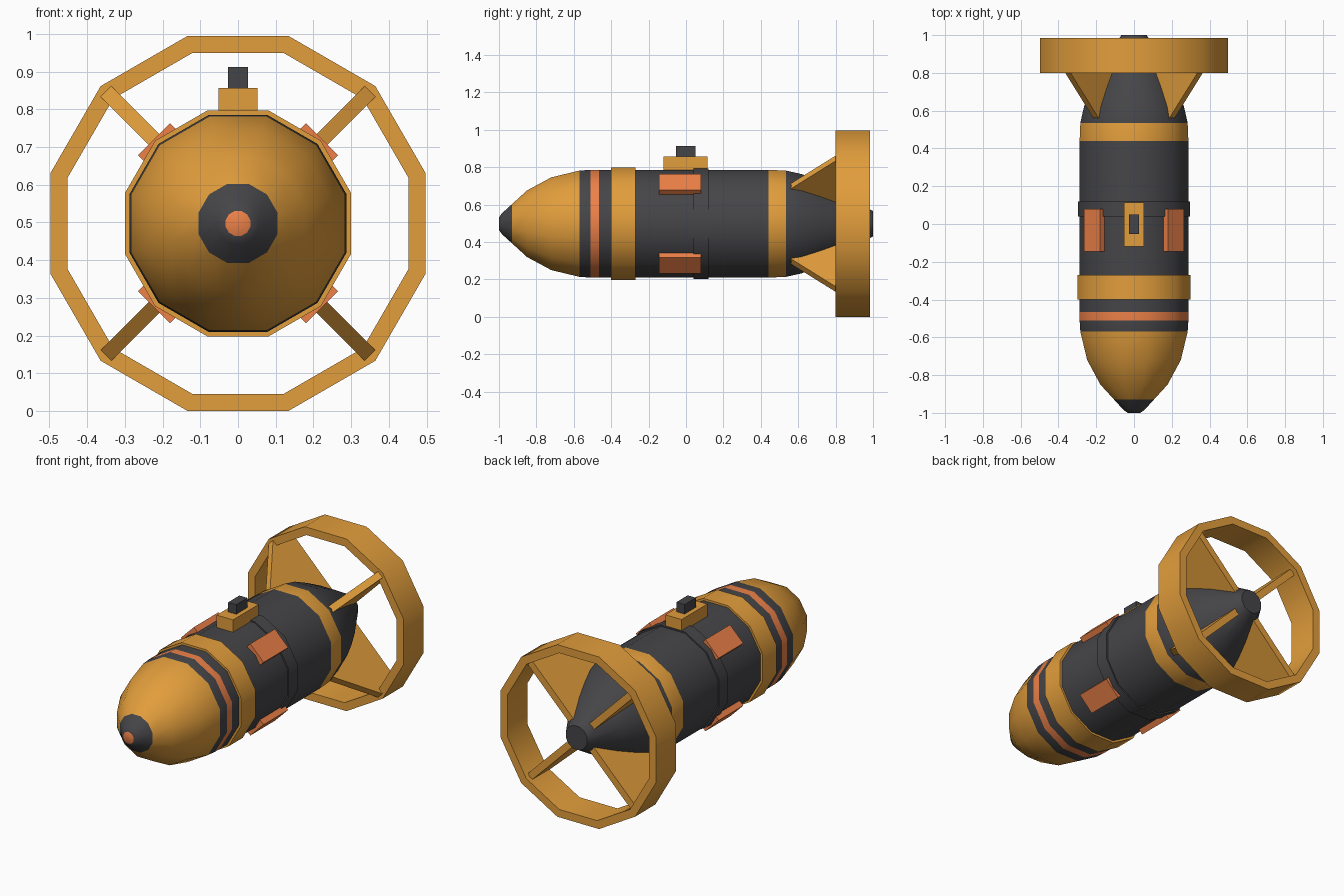
import bpy, bmesh, math
from mathutils import Matrix, Vector

if "Cube" in bpy.data.objects:
    bpy.data.objects.remove(bpy.data.objects["Cube"])

CZ = 0.4975            # height of the long axis
SIDES = 12
APO = math.cos(math.pi / SIDES)


def material(name, rgb):
    m = bpy.data.materials.new(name)
    m.diffuse_color = (*rgb, 1)
    m.use_nodes = True
    m.node_tree.nodes["Principled BSDF"].inputs["Base Color"].default_value = m.diffuse_color
    return m


GOLD = material("gold_paint", (0.76, 0.34, 0.045))
DARK = material("dark_metal", (0.06, 0.06, 0.066))
ORANGE = material("orange_paint", (0.85, 0.22, 0.065))
MATS = [GOLD, DARK, ORANGE]
G, D, O = range(3)


def finish(name, bm, mats, smooth=False):
    bmesh.ops.recalc_face_normals(bm, faces=bm.faces)
    me = bpy.data.meshes.new(name)
    bm.to_mesh(me)
    bm.free()
    for m in mats:
        me.materials.append(m)
    if smooth:
        me.shade_smooth()
        me.set_sharp_from_angle(angle=math.radians(40))
    ob = bpy.data.objects.new(name, me)
    bpy.context.collection.objects.link(ob)
    return ob


def lathe(name, profile, mats, closed=False, caps=(0, 0)):
    """Revolve (y, flat radius, material) points around the long axis."""
    bm = bmesh.new()
    rings = []
    for y, r, _ in profile:
        ring = []
        for k in range(SIDES):
            a = 2 * math.pi * (k + 0.5) / SIDES
            ring.append(bm.verts.new((r / APO * math.cos(a), y, CZ + r / APO * math.sin(a))))
        rings.append(ring)
    n = len(rings)
    for i in range(n if closed else n - 1):
        a, b = rings[i], rings[(i + 1) % n]
        for k in range(SIDES):
            j = (k + 1) % SIDES
            bm.faces.new((a[k], a[j], b[j], b[k])).material_index = profile[i][2]
    if not closed:
        bm.faces.new(rings[0]).material_index = caps[0]
        bm.faces.new(rings[-1]).material_index = caps[1]
    return finish(name, bm, mats, smooth=True)


def hoop(name, y0, y1, inner, outer, mat):
    pts = [(y0, inner, 0), (y0, outer, 0), (y1, outer, 0), (y1, inner, 0)]
    return lathe(name, pts, [mat], closed=True)


def box(name, lo, hi, mat, spin=None):
    """Box from corner to corner; with spin, it is rotated about the long axis."""
    lo, hi = Vector(lo), Vector(hi)
    bm = bmesh.new()
    bmesh.ops.create_cube(bm, size=1)
    bm.transform(Matrix.Translation((lo + hi) / 2) @ Matrix.Diagonal((*(hi - lo), 1)))
    if spin is not None:
        bm.transform(Matrix.Translation((0, 0, CZ)) @ Matrix.Rotation(spin, 4, 'Y'))
    return finish(name, bm, [mat])


def fin(name, outline, thick, mat, spin):
    """Flat plate from a (y, radius) outline."""
    bm = bmesh.new()
    f = bm.faces.new([bm.verts.new((-thick / 2, y, r)) for y, r in outline])
    ext = bmesh.ops.extrude_face_region(bm, geom=[f])
    verts = [v for v in ext["geom"] if isinstance(v, bmesh.types.BMVert)]
    bmesh.ops.translate(bm, verts=verts, vec=(thick, 0, 0))
    bm.transform(Matrix.Translation((0, 0, CZ)) @ Matrix.Rotation(spin, 4, 'Y'))
    return finish(name, bm, [mat])


# Hull: nose, stripes, cylinder and tapered tail
lathe("hull", [
    (-1.0, 0.033, D), (-0.985, 0.055, D), (-0.93, 0.105, G), (-0.85, 0.178, G),
    (-0.72, 0.248, G), (-0.57, 0.284, D), (-0.51, 0.288, O), (-0.465, 0.288, D),
    (0.44, 0.288, G), (0.535, 0.284, D), (0.62, 0.265, D), (0.72, 0.222, D),
    (0.82, 0.172, D), (0.985, 0.076, D), (1.0, 0.068, D)], MATS, caps=(O, D))

# Raised bands around the hull
hoop("front_band", -0.40, -0.27, 0.27, 0.30, GOLD)
hoop("middle_band", 0.04, 0.12, 0.27, 0.296, DARK)

# Tail ring
hoop("tail_ring", 0.80, 0.985, 0.452, 0.4975, GOLD)

# Four fins and four side pads on the diagonals
for i in range(4):
    spin = math.radians(45 + 90 * i)
    fin(f"tail_fin_{i + 1}", [(0.55, 0.26), (0.55, 0.275), (0.80, 0.495), (0.955, 0.495),
                              (0.955, 0.07), (0.80, 0.15)], 0.04, GOLD, spin)
    box(f"side_pad_{i + 1}", (-0.06, -0.145, 0.27), (0.06, 0.08, 0.315), ORANGE, spin)

# Hanging lug on top
box("lug_base", (-0.052, -0.12, 0.77), (0.052, 0.115, 0.857), GOLD)
box("lug_post", (-0.026, -0.053, 0.84), (0.026, 0.05, 0.912), DARK)
